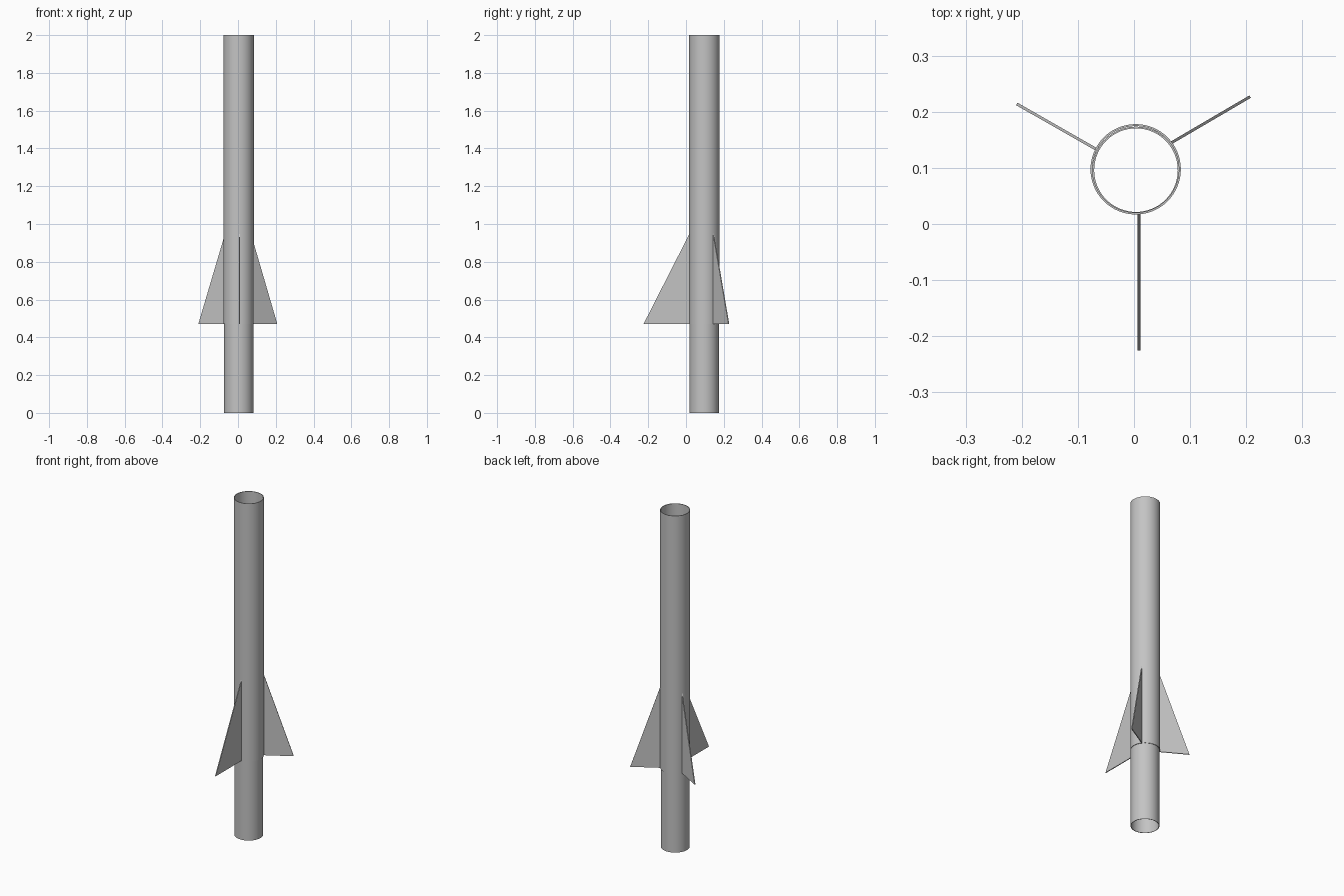
import bpy
import bmesh
import math
from mathutils import Vector

cube = bpy.data.objects.get("Cube")
if cube:
    bpy.data.objects.remove(cube, do_unlink=True)

GREY = (0.55, 0.55, 0.55, 1.0)
grey = bpy.data.materials.new("plain_grey")
grey.use_nodes = True
grey.diffuse_color = GREY
grey.node_tree.nodes["Principled BSDF"].inputs["Base Color"].default_value = GREY


def add_object(name, bm):
    bmesh.ops.recalc_face_normals(bm, faces=bm.faces[:])
    mesh = bpy.data.meshes.new(name)
    bm.to_mesh(mesh)
    bm.free()
    mesh.materials.append(grey)
    obj = bpy.data.objects.new(name, mesh)
    bpy.context.collection.objects.link(obj)
    return obj


def tube(name, centre, outer, inner, z0, z1, sides=64):
    """Open-ended pipe, spun from its wall section."""
    bm = bmesh.new()
    section = [(outer, z0), (outer, z1), (inner, z1), (inner, z0)]
    rings = []
    for i in range(sides):
        a = math.tau * i / sides
        rings.append([bm.verts.new((centre[0] + r * math.cos(a),
                                    centre[1] + r * math.sin(a), z))
                      for r, z in section])
    for i, ring in enumerate(rings):
        following = rings[(i + 1) % sides]
        for j in range(4):
            k = (j + 1) % 4
            bm.faces.new((ring[j], following[j], following[k], ring[k]))
    obj = add_object(name, bm)
    bpy.ops.object.select_all(action="DESELECT")
    obj.select_set(True)
    bpy.context.view_layer.objects.active = obj
    bpy.ops.object.shade_smooth_by_angle(angle=math.radians(30))


def fin(name, root, tip, z0=0.47, z1=0.95, thickness=0.005):
    """Thin triangular plate standing on its straight lower edge."""
    root, tip = Vector((*root, 0)), Vector((*tip, 0))
    side = (tip - root).normalized().cross(Vector((0, 0, 1))) * thickness
    up = Vector((0, 0, 1))
    bm = bmesh.new()
    corners = (root + up * z0, tip + up * z0, root + up * z1)
    face = bm.faces.new([bm.verts.new(p - side / 2) for p in corners])
    extruded = bmesh.ops.extrude_face_region(bm, geom=[face], use_keep_orig=True)
    moved = [v for v in extruded["geom"] if isinstance(v, bmesh.types.BMVert)]
    bmesh.ops.translate(bm, verts=moved, vec=side)
    add_object(name, bm)


# Body: wide upper tube with a slightly narrower tube below
tube("upper_body_tube", (0.003, 0.0975), 0.0805, 0.077, 0.47, 2.0)
tube("lower_body_tube", (0.0035, 0.096), 0.0775, 0.0745, 0.0, 0.49)

# Three fins, the front one reaching further out
fin("front_fin", (0.009, 0.019), (0.009, -0.225))
fin("left_fin", (0.067, 0.145), (0.207, 0.227))
fin("right_fin", (-0.067, 0.133), (-0.209, 0.214))
